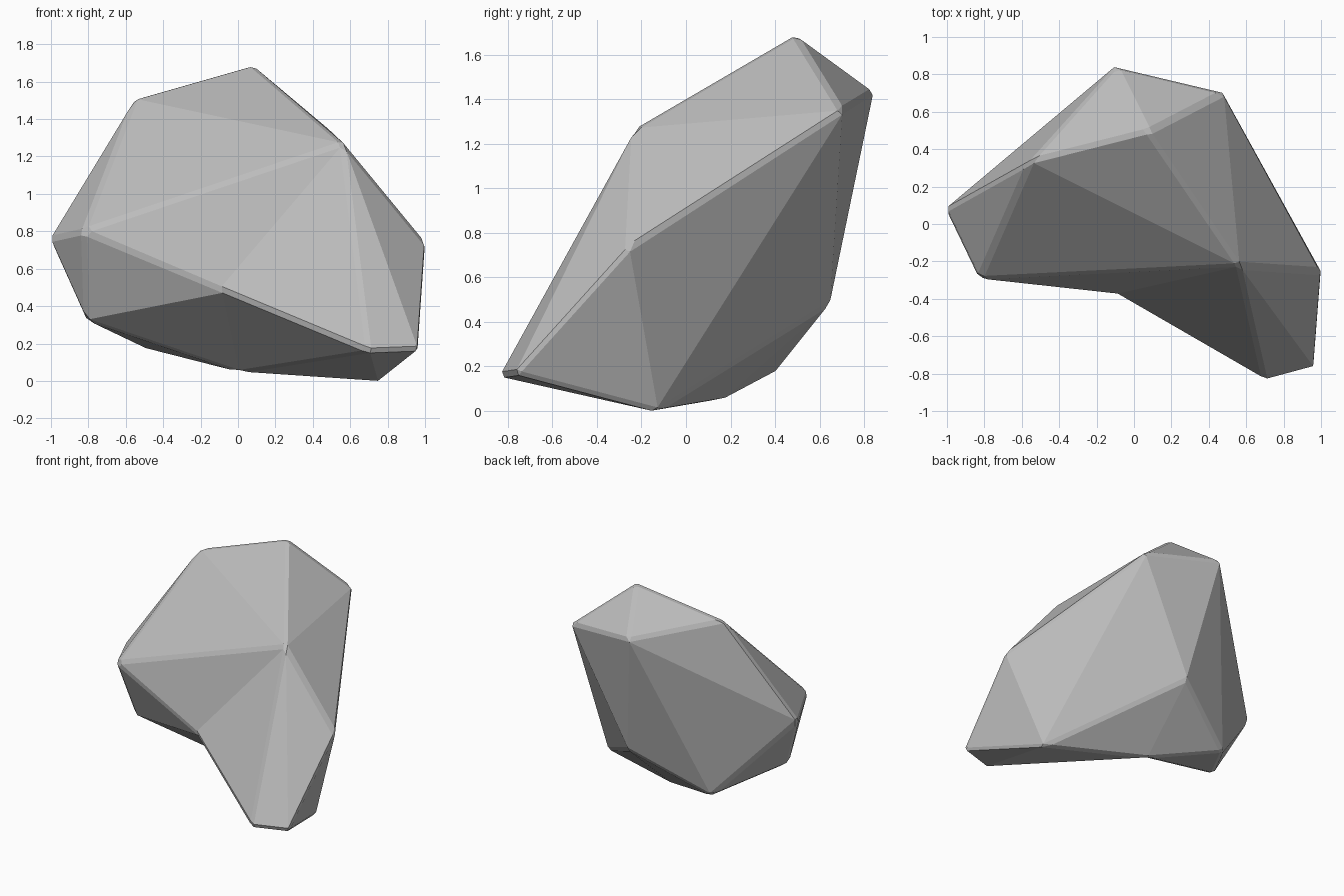
import bpy
import bmesh

cube = bpy.data.objects.get("Cube")
if cube:
    bpy.data.objects.remove(cube, do_unlink=True)

# Stone colour
stone = bpy.data.materials.new("stone_grey")
stone.use_nodes = True
grey = (0.5, 0.5, 0.5, 1)
stone.diffuse_color = grey
stone.node_tree.nodes["Principled BSDF"].inputs["Base Color"].default_value = grey

# Corners of the boulder
corners = {
    "front_peak": (.565, -.225, 1.27),
    "summit": (.075, .495, 1.69),
    "back_crest": (-.1, .845, 1.435),
    "back_left": (.48, .705, 1.35),
    "left_tip": (1.005, -.255, .735),
    "toe_left": (.965, -.77, .165),
    "toe_right": (.705, -.84, .155),
    "notch": (-.1, -.375, .49),
    "right_front": (-.83, -.295, .8),
    "right_tip": (-1.01, .08, .76),
    "right_shoulder": (-.555, .335, 1.51),
    "base_left": (.75, -.13, -.005),
    "base_middle": (.01, .16, .045),
    "base_back": (-.5, .405, .175),
    "base_right": (-.815, -.08, .325),
    "rear": (.04, .645, .475),
}

# Closed fans of facets around the four main corners
fans = {
    "front_peak": ["right_front", "notch", "toe_right", "toe_left", "left_tip",
                   "back_left", "summit", "right_shoulder"],
    "back_crest": ["back_left", "summit", "right_shoulder", "right_tip",
                   "base_back", "rear"],
    "base_left": ["back_left", "rear", "base_middle", "toe_right", "toe_left",
                  "left_tip"],
    "base_right": ["right_front", "notch", "base_middle", "base_back", "right_tip"],
}

# Facets that link the fans
links = [
    ["right_shoulder", "right_tip", "right_front"],
    ["notch", "toe_right", "base_middle"],
    ["base_middle", "base_back", "rear"],
]

bm = bmesh.new()
verts = {name: bm.verts.new(co) for name, co in corners.items()}


def facet(names):
    bm.faces.new([verts[n] for n in names])


for hub, ring in fans.items():
    for first, second in zip(ring, ring[1:] + ring[:1]):
        facet([hub, first, second])
for names in links:
    facet(names)
bmesh.ops.recalc_face_normals(bm, faces=bm.faces)

mesh = bpy.data.meshes.new("boulder")
bm.to_mesh(mesh)
bm.free()
mesh.materials.append(stone)
boulder = bpy.data.objects.new("boulder", mesh)
bpy.context.collection.objects.link(boulder)

# Narrow chipped edges on the sharp ridges
chips = boulder.modifiers.new("chipped_edges", "BEVEL")
chips.width = .02
chips.segments = 1
chips.limit_method = "ANGLE"
chips.angle_limit = .52
